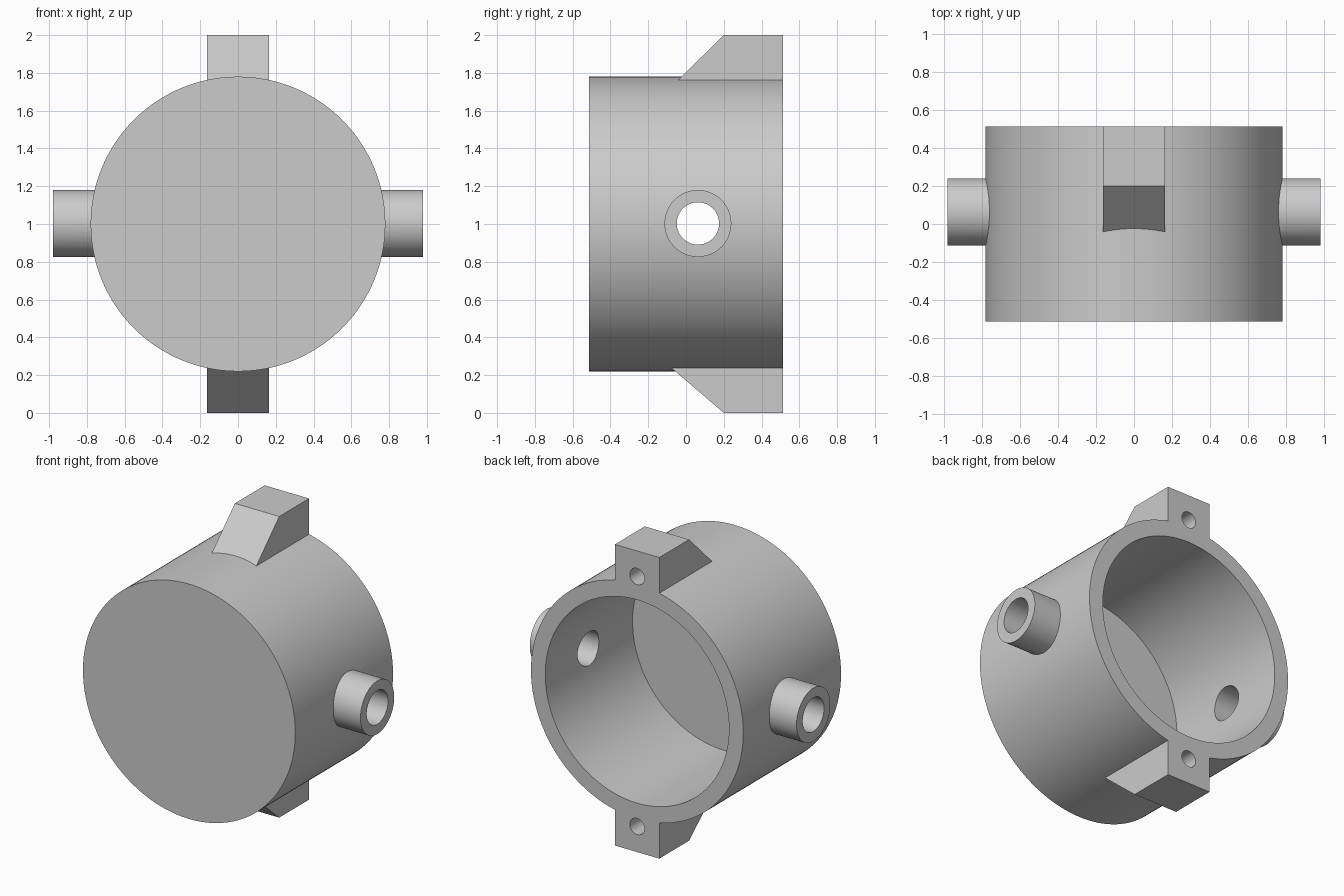
import bpy
import bmesh
from math import pi
from mathutils import Matrix, Vector

cube = bpy.data.objects.get("Cube")
if cube:
    bpy.data.objects.remove(cube, do_unlink=True)

grey = bpy.data.materials.new("plain grey")
grey.use_nodes = True
colour = (0.6, 0.6, 0.6, 1)
grey.diffuse_color = colour
grey.node_tree.nodes["Principled BSDF"].inputs["Base Color"].default_value = colour

BACK, FRONT, MID_Z = 0.513, -0.513, 1.0


def finish(name, bm):
    bmesh.ops.recalc_face_normals(bm, faces=bm.faces)
    mesh = bpy.data.meshes.new(name)
    bm.to_mesh(mesh)
    bm.free()
    mesh.materials.append(grey)
    obj = bpy.data.objects.new(name, mesh)
    bpy.context.collection.objects.link(obj)
    return obj


def rod(name, radius, start, end, sides=64):
    """Solid cylinder between two points."""
    start, end = Vector(start), Vector(end)
    axis = end - start
    turn = axis.to_track_quat('Z', 'Y').to_matrix().to_4x4()
    bm = bmesh.new()
    bmesh.ops.create_cone(bm, cap_ends=True, segments=sides, radius1=radius,
                          radius2=radius, depth=axis.length,
                          matrix=Matrix.Translation((start + end) / 2) @ turn)
    return finish(name, bm)


def lug(name, profile, half_width):
    """Side profile in y and z, extruded across x."""
    bm = bmesh.new()
    face = bm.faces.new([bm.verts.new((-half_width, y, z)) for y, z in profile])
    extruded = bmesh.ops.extrude_face_region(bm, geom=[face])["geom"]
    verts = [v for v in extruded if isinstance(v, bmesh.types.BMVert)]
    bmesh.ops.translate(bm, verts=verts, vec=(2 * half_width, 0, 0))
    return finish(name, bm)


def combine(target, tool, operation):
    mod = target.modifiers.new(operation.title(), 'BOOLEAN')
    mod.operation, mod.object, mod.solver = operation, tool, 'EXACT'
    bpy.context.view_layer.objects.active = target
    bpy.ops.object.modifier_apply(modifier=mod.name)
    bpy.data.objects.remove(tool, do_unlink=True)


# Drum
housing = rod("cup_housing", 0.78, (0, FRONT, MID_Z), (0, BACK, MID_Z), 160)

# Side spigots
SPIGOT_Y, SPIGOT_Z = 0.063, 1.003
combine(housing, rod("spigots", 0.177, (-0.98, SPIGOT_Y, SPIGOT_Z),
                     (0.98, SPIGOT_Y, SPIGOT_Z)), 'UNION')

# Mounting lugs with sloping front faces
top = [(BACK, 2), (0.2, 2), (-0.085, 1.72), (BACK, 1.72)]
bottom = [(BACK, 0), (0.2, 0), (-0.127, 0.28), (BACK, 0.28)]
combine(housing, lug("top_lug", top, 0.163), 'UNION')
combine(housing, lug("bottom_lug", bottom, 0.163), 'UNION')

# Open cavity at the back
combine(housing, rod("cavity", 0.675, (0, FRONT + 0.11, MID_Z),
                     (0, BACK + 0.2, MID_Z), 160), 'DIFFERENCE')

# Bore through both spigots
combine(housing, rod("bore", 0.112, (-1.2, SPIGOT_Y, SPIGOT_Z),
                     (1.2, SPIGOT_Y, SPIGOT_Z)), 'DIFFERENCE')

# Blind screw holes in the lugs
for side in (-1, 1):
    z = MID_Z + side * 0.83
    combine(housing, rod("screw_hole", 0.054, (0, BACK - 0.3, z),
                         (0, BACK + 0.2, z), 32), 'DIFFERENCE')

bpy.ops.object.select_all(action='DESELECT')
housing.select_set(True)
bpy.context.view_layer.objects.active = housing
bpy.ops.object.shade_smooth_by_angle(angle=pi / 6)
